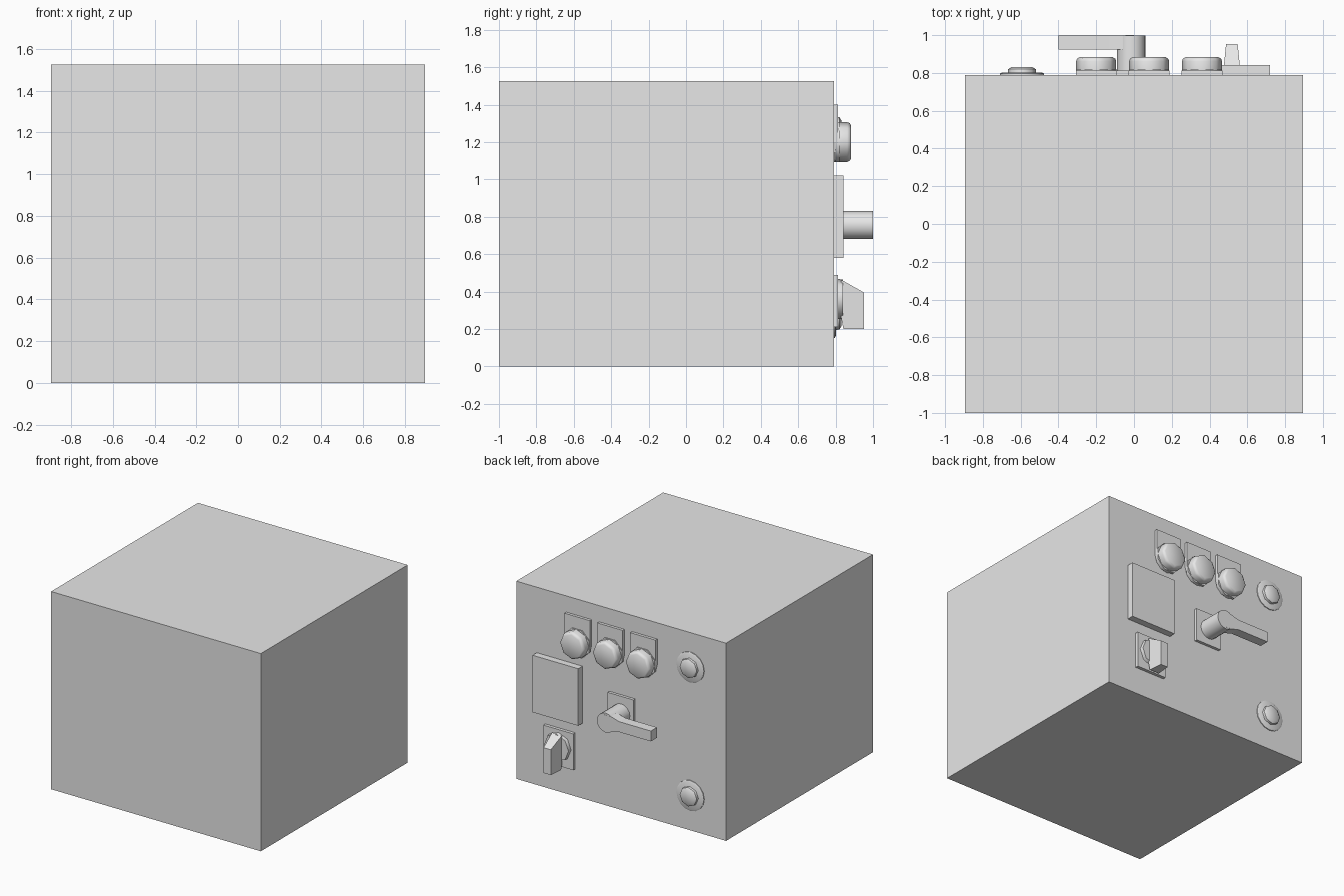
import bpy
import bmesh
from math import cos, sin, pi, radians

cube = bpy.data.objects.get("Cube")
if cube:
    bpy.data.objects.remove(cube, do_unlink=True)

grey = bpy.data.materials.new("light_grey")
grey.use_nodes = True
COLOUR = (0.8, 0.8, 0.8, 1)
grey.diffuse_color = COLOUR
grey.node_tree.nodes["Principled BSDF"].inputs["Base Color"].default_value = COLOUR

BACK = 0.79  # panel plane that carries the controls


def loft(name, rings, smooth=0):
    """Join equal-sized rings of points into a capped solid."""
    bm = bmesh.new()
    loops = [[bm.verts.new(p) for p in ring] for ring in rings]
    n = len(loops[0])
    for a, b in zip(loops, loops[1:]):
        for i in range(n):
            j = (i + 1) % n
            bm.faces.new((a[i], a[j], b[j], b[i]))
    bm.faces.new(loops[0])
    bm.faces.new(loops[-1])
    bmesh.ops.recalc_face_normals(bm, faces=bm.faces)
    mesh = bpy.data.meshes.new(name)
    bm.to_mesh(mesh)
    bm.free()
    mesh.materials.append(grey)
    obj = bpy.data.objects.new(name, mesh)
    bpy.context.collection.objects.link(obj)
    if smooth:
        bpy.ops.object.select_all(action="DESELECT")
        obj.select_set(True)
        bpy.context.view_layer.objects.active = obj
        bpy.ops.object.shade_smooth_by_angle(angle=radians(smooth))
    return obj


def prism(name, outline, y0, y1, smooth=0):
    """Extrude an x-z outline along y."""
    return loft(name, [[(x, y, z) for x, z in outline] for y in (y0, y1)], smooth)


def box(name, x0, x1, y0, y1, z0, z1):
    return prism(name, [(x0, z0), (x1, z0), (x1, z1), (x0, z1)], y0, y1)


def turned(name, x, z, profile, sides, turn=0.0, smooth=50):
    """Round part on a y axis, from (radius, y) pairs."""
    angles = [2 * pi * (i + turn) / sides for i in range(sides)]
    return loft(name, [[(x + r * cos(a), y, z + r * sin(a)) for a in angles]
                       for r, y in profile], smooth)


# Cabinet
box("cabinet", -0.895, 0.895, -1, BACK, 0, 1.525)

# Three push buttons, each on a label plate with a rounded foot
for side, x in (("left", 0.36), ("middle", 0.08), ("right", -0.2)):
    z = 1.2
    foot = [(x + 0.108 * cos(a), z + 0.108 * sin(a))
            for a in (pi + pi * i / 6 for i in range(7))]
    prism(side + "_button_plate", foot + [(x + 0.108, 1.4), (x - 0.108, 1.4)],
          BACK, 0.812)
    turned(side + "_button_collar", x, z, [(0.115, 0.8), (0.115, 0.82)], 8, 0.5)
    turned(side + "_button", x, z,
           [(0.106, 0.81), (0.106, 0.862), (0.101, 0.875), (0.088, 0.883)], 8)

# Display panel
box("display_panel", 0.33, 0.72, BACK, 0.842, 0.58, 1.02)

# Corner bolts on washers
for level, z in (("upper", 1.26), ("lower", 0.27)):
    turned(level + "_washer", -0.593, z,
           [(0.117, BACK), (0.117, 0.796), (0.105, 0.802)], 16)
    turned(level + "_bolt", -0.593, z,
           [(0.075, 0.795), (0.073, 0.82), (0.055, 0.831)], 8)

# Door lever: plate, hub and arm
box("lever_plate", -0.12, 0.1, BACK, 0.812, 0.63, 0.888)
turned("lever_hub", -0.015, 0.755, [(0.075, 0.8), (0.075, 0.999)], 16)
prism("lever_arm", [(-0.4, 0.715), (-0.13, 0.715), (-0.06, 0.695),
                    (0.0, 0.695), (0.0, 0.815), (-0.06, 0.815),
                    (-0.13, 0.795), (-0.4, 0.795)], 0.925, 1.0)

# Rotary switch: plate, collar and tapered grip
box("switch_plate", 0.392, 0.648, BACK, 0.814, 0.21, 0.49)
turned("switch_collar", 0.518, 0.36, [(0.108, 0.81), (0.104, 0.84)], 8)
grip_side = [(0.83, 0.462), (0.845, 0.455), (0.952, 0.395),
             (0.952, 0.2), (0.842, 0.2), (0.83, 0.26)]
loft("switch_grip", [[(0.518 + s * (0.043 - 0.1 * (y - 0.83)), y, z)
                      for y, z in grip_side] for s in (-1, 1)])
